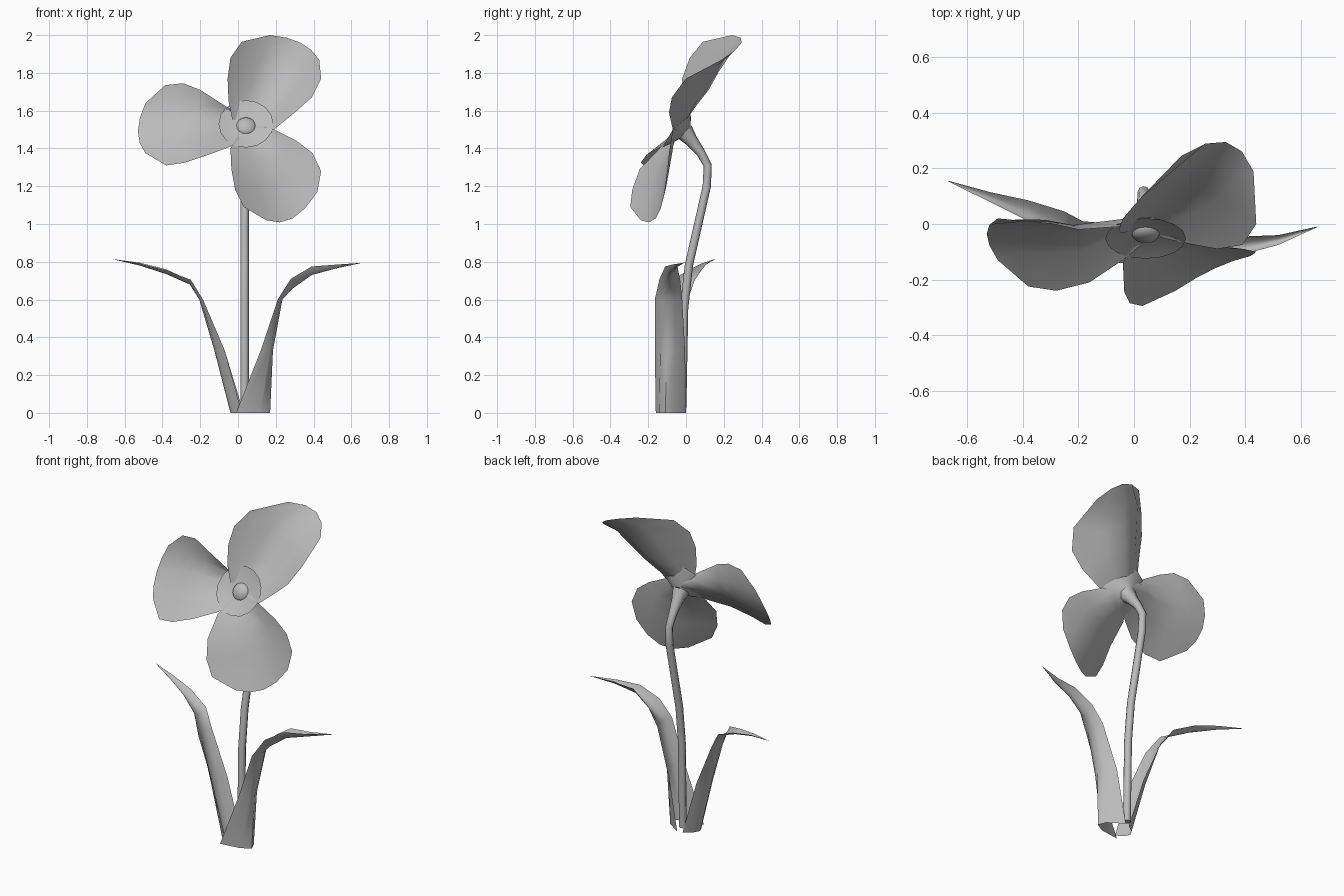
import bpy, bmesh, math
from mathutils import Vector

grey = bpy.data.materials.new("plain grey")
grey.diffuse_color = (0.5, 0.5, 0.5, 1)


def finish(obj, angle=60):
    obj.data.materials.clear()
    obj.data.materials.append(grey)
    bpy.ops.object.select_all(action='DESELECT')
    bpy.context.view_layer.objects.active = obj
    obj.select_set(True)
    bpy.ops.object.shade_smooth_by_angle(angle=math.radians(angle))


def mesh_object(name, bm):
    bmesh.ops.remove_doubles(bm, verts=bm.verts, dist=0.0005)
    me = bpy.data.meshes.new(name)
    bm.to_mesh(me)
    bm.free()
    obj = bpy.data.objects.new(name, me)
    bpy.context.collection.objects.link(obj)
    finish(obj)
    return obj


def sheet(name, rows, cols=4):
    """Curved sheet: each row is an edge, rib and edge point joined by a parabola."""
    bm = bmesh.new()
    grid = []
    for a, m, b in rows:
        a, m, b = Vector(a), Vector(m), Vector(b)
        line = []
        for i in range(cols + 1):
            u = i / cols
            p = a * (1 - u) * (1 - 2 * u) + m * 4 * u * (1 - u) + b * u * (2 * u - 1)
            line.append(bm.verts.new(p))
        grid.append(line)
    for r, s in zip(grid, grid[1:]):
        for i in range(cols):
            bm.faces.new((r[i], r[i + 1], s[i + 1], s[i]))
    return mesh_object(name, bm)


# Three cupped petals, from the centre outwards
sheet("upper_petal", [
    ((-.03, -.03, 1.55), (.05, .0, 1.55), (.10, -.05, 1.51)),
    ((-.05, -.03, 1.65), (.10, .05, 1.62), (.19, -.07, 1.50)),
    ((-.055, -.02, 1.77), (.17, .12, 1.71), (.30, -.09, 1.59)),
    ((-.04, .02, 1.88), (.22, .17, 1.80), (.39, -.075, 1.67)),
    ((.02, .09, 1.965), (.26, .23, 1.89), (.44, .0, 1.77)),
    ((.17, .245, 2.0), (.33, .295, 1.96), (.43, .19, 1.87))])
sheet("left_petal", [
    ((.0, .0, 1.58), (.02, .02, 1.52), (.02, -.08, 1.46)),
    ((-.06, -.01, 1.62), (-.09, .0, 1.54), (-.04, -.13, 1.41)),
    ((-.20, -.02, 1.71), (-.22, -.03, 1.54), (-.16, -.21, 1.365)),
    ((-.29, .0, 1.745), (-.33, -.02, 1.54), (-.28, -.24, 1.325)),
    ((-.385, .01, 1.735), (-.43, -.02, 1.52), (-.38, -.225, 1.31)),
    ((-.49, .02, 1.64), (-.53, -.035, 1.49), (-.49, -.13, 1.375))])
sheet("lower_petal", [
    ((.0, -.07, 1.47), (.06, -.01, 1.50), (.10, -.03, 1.53)),
    ((-.04, -.14, 1.40), (.11, -.07, 1.42), (.19, -.07, 1.50)),
    ((-.035, -.245, 1.29), (.17, -.10, 1.32), (.31, -.08, 1.44)),
    ((-.015, -.285, 1.18), (.20, -.12, 1.23), (.395, -.09, 1.375)),
    ((.03, -.295, 1.09), (.24, -.14, 1.13), (.44, -.10, 1.28)),
    ((.15, -.24, 1.02), (.29, -.16, 1.03), (.42, -.115, 1.17))])

# Two bent leaves, from the ground to the tip
sheet("left_leaf", [
    ((.02, -.14, 0), (-.04, -.08, 0), (.03, -.01, 0)),
    ((-.07, -.14, .33), (-.125, -.07, .33), (-.07, .0, .33)),
    ((-.185, -.12, .60), (-.205, -.05, .60), (-.185, .01, .60)),
    ((-.25, -.07, .705), (-.255, -.01, .68), (-.25, .045, .70)),
    ((-.38, .01, .755), (-.38, .04, .735), (-.38, .085, .76)),
    ((-.52, .08, .79), (-.52, .095, .78), (-.52, .115, .795)),
    ((-.67, .154, .815), (-.67, .155, .815), (-.67, .156, .815))])
sheet("right_leaf", [
    ((-.01, -.16, 0), (.17, -.11, 0), (.06, .0, 0)),
    ((.12, -.165, .33), (.185, -.10, .33), (.12, -.005, .33)),
    ((.21, -.165, .60), (.235, -.10, .60), (.21, -.02, .60)),
    ((.28, -.14, .71), (.285, -.09, .655), (.28, -.03, .70)),
    ((.39, -.11, .775), (.39, -.085, .73), (.39, -.045, .775)),
    ((.52, -.075, .785), (.52, -.06, .765), (.52, -.04, .785)),
    ((.66, -.011, .795), (.66, -.01, .795), (.66, -.009, .795))])

# Stem: tube that bends forward and widens under the flower
path = [(.035, -.02, .03, .022), (.035, -.01, .55, .022), (.035, .015, .78, .022),
        (.035, .11, 1.20, .022), (.035, .115, 1.31, .022), (.035, .08, 1.375, .024),
        (.038, .03, 1.44, .034), (.04, -.01, 1.49, .05)]
curve = bpy.data.curves.new("stem", 'CURVE')
curve.dimensions = '3D'
curve.bevel_depth = 1.0
curve.bevel_resolution = 2
curve.use_fill_caps = True
spline = curve.splines.new('POLY')
spline.points.add(len(path) - 1)
for point, (x, y, z, r) in zip(spline.points, path):
    point.co = (x, y, z, 1)
    point.radius = r
stem = bpy.data.objects.new("stem", curve)
bpy.context.collection.objects.link(stem)
bpy.context.view_layer.objects.active = stem
stem.select_set(True)
bpy.ops.object.convert(target='MESH')
finish(bpy.context.view_layer.objects.active)

# Flower centre: shallow dish with a small raised button
profile = [(.03, -.07), (.06, -.055), (.10, -.03), (.145, 0), (.10, -.012),
           (.05, -.018), (.042, -.005), (.0, .0)]
bm = bmesh.new()
verts = [bm.verts.new((r, 0, h)) for r, h in profile]
edges = [bm.edges.new(pair) for pair in zip(verts, verts[1:])]
bmesh.ops.spin(bm, geom=verts + edges, cent=(0, 0, 0), axis=(0, 0, 1),
               angle=math.tau, steps=16)
bmesh.ops.remove_doubles(bm, verts=bm.verts, dist=0.0005)
bmesh.ops.recalc_face_normals(bm, faces=bm.faces)
dish = mesh_object("flower_centre", bm)
dish.location = (.042, -.052, 1.53)
dish.rotation_euler = Vector((0, -.86, .5)).to_track_quat('Z', 'Y').to_euler()
